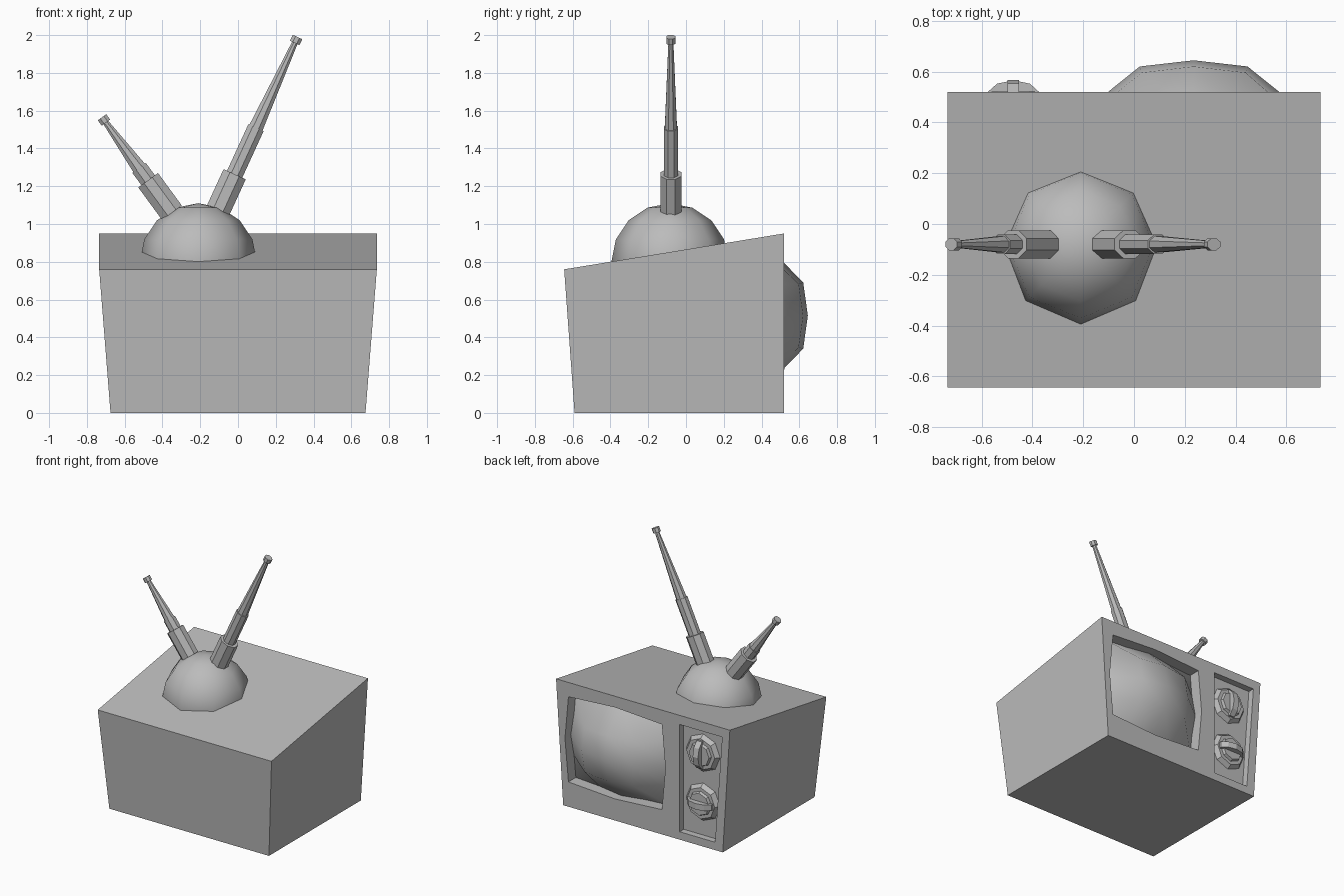
import bpy, bmesh
from math import pi
from mathutils import Vector, Matrix

cube = bpy.data.objects.get("Cube")
if cube:
    bpy.data.objects.remove(cube)

GREY = (0.5, 0.5, 0.5, 1)
grey = bpy.data.materials.new("plain grey")
grey.use_nodes = True
grey.diffuse_color = GREY
grey.node_tree.nodes["Principled BSDF"].inputs["Base Color"].default_value = GREY


def finish(bm, name, smooth=False):
    bmesh.ops.recalc_face_normals(bm, faces=bm.faces)
    for f in bm.faces:
        f.smooth = smooth
    mesh = bpy.data.meshes.new(name)
    bm.to_mesh(mesh)
    bm.free()
    mesh.materials.append(grey)
    ob = bpy.data.objects.new(name, mesh)
    bpy.context.collection.objects.link(ob)
    return ob


def loft(name, first, second):
    """Closed solid between two matching outlines."""
    bm = bmesh.new()
    a = [bm.verts.new(p) for p in first]
    b = [bm.verts.new(p) for p in second]
    bm.faces.new(a)
    bm.faces.new(b)
    for i in range(len(a)):
        j = (i + 1) % len(a)
        bm.faces.new((a[i], a[j], b[j], b[i]))
    return finish(bm, name)


def carve(body, name, outline, floor_y):
    """Cut a recess with an x-z outline into the screen side."""
    cutter = loft(name, [(x, floor_y, z) for x, z in outline],
                  [(x, 0.7, z) for x, z in outline])
    cutter.hide_render = True
    mod = body.modifiers.new(name, 'BOOLEAN')
    mod.operation = 'DIFFERENCE'
    mod.solver = 'EXACT'
    mod.object = cutter
    bpy.context.view_layer.objects.active = body
    bpy.ops.object.modifier_apply(modifier=mod.name)
    bpy.data.objects.remove(cutter)


def screen_xz(u, v):
    return (0.235 + 0.425 * u * (1 - 0.07 * abs(v)),
            0.515 + 0.35 * v * (1 - 0.07 * abs(u)))


# Cabinet, wider at the top, with its roof sloping to the plain side
cabinet = loft("cabinet",
               [(-0.675, -0.59, 0), (0.675, -0.59, 0), (0.675, 0.52, 0), (-0.675, 0.52, 0)],
               [(-0.735, -0.645, 0.76), (0.735, -0.645, 0.76),
                (0.735, 0.52, 0.95), (-0.735, 0.52, 0.95)])
ring = [(-1, -1), (0, -1), (1, -1), (1, 0), (1, 1), (0, 1), (-1, 1), (-1, 0)]
carve(cabinet, "screen_recess", [screen_xz(u, v) for u, v in ring], 0.43)
carve(cabinet, "control_recess",
      [(-0.31, 0.06), (-0.61, 0.06), (-0.67, 0.88), (-0.31, 0.88)], 0.47)

# Bulging screen
bm = bmesh.new()
bmesh.ops.create_grid(bm, x_segments=4, y_segments=4, size=1)
for vert in bm.verts:
    u, v = vert.co.x, vert.co.y
    x, z = screen_xz(u, v)
    vert.co = (x, 0.645 - 0.195 * min(1.1, abs(u) ** 3 + abs(v) ** 3), z)
screen = finish(bm, "screen", True)
if screen.data.polygons[5].normal.y < 0:
    screen.data.flip_normals()

# Control knobs: stepped octagonal dial with a rounded grip
for name, z, turn in (("upper_knob", 0.69, 0), ("lower_knob", 0.315, pi / 2)):
    bm = bmesh.new()
    for r1, r2, y, depth in ((0.145, 0.12, 0.485, 0.035), (0.095, 0.085, 0.51, 0.025)):
        bmesh.ops.create_cone(bm, cap_ends=True, segments=8, radius1=r1, radius2=r2, depth=depth,
                              matrix=Matrix.Translation((-0.475, y, z)) @ Matrix.Rotation(-pi / 2, 4, 'X'))
    bmesh.ops.create_cone(bm, cap_ends=True, segments=10, radius1=0.11, radius2=0.11, depth=0.045,
                          matrix=Matrix.Translation((-0.475, 0.495, z)) @ Matrix.Rotation(turn, 4, 'Y')
                          @ Matrix.Diagonal((1, 0.65, 1, 1)) @ Matrix.Rotation(pi / 2, 4, 'Y'))
    finish(bm, name)

# Antenna dome, sunk into the roof
bm = bmesh.new()
bmesh.ops.create_uvsphere(bm, u_segments=8, v_segments=8, radius=0.31,
                          matrix=Matrix.Translation((-0.21, -0.085, 0.8)))
bmesh.ops.bisect_plane(bm, geom=bm.verts[:] + bm.edges[:] + bm.faces[:],
                       plane_co=(0, 0, 0.76), plane_no=(0, 0, 1), clear_inner=True)
finish(bm, "antenna_dome", True)


def antenna(name, start, tip, joints):
    """Telescoping rod; joints are the fractions where sections end."""
    start, tip = Vector((start[0], -0.08, start[1])), Vector((tip[0], -0.08, tip[1]))
    axis = tip - start
    aim = axis.to_track_quat('Z', 'Y').to_matrix().to_4x4()
    cap = 1 - 0.035 / axis.length
    stops = [0, *joints, cap, 1]
    radii = [(0.07, 0.07), (0.048, 0.048), (0.041, 0.017), (0.03, 0.03)]
    bm = bmesh.new()
    for a, b, (r1, r2) in zip(stops, stops[1:], radii):
        bmesh.ops.create_cone(bm, cap_ends=True, segments=8, radius1=r1, radius2=r2,
                              depth=(b - a) * axis.length,
                              matrix=Matrix.Translation(start + axis * (a + b) / 2) @ aim
                              @ Matrix.Diagonal((0.85, 1, 1, 1)) @ Matrix.Rotation(pi / 8, 4, 'Z'))
    finish(bm, name)


antenna("long_antenna", (-0.12, 1.04), (0.315, 1.99), (0.235, 0.495))
antenna("short_antenna", (-0.35, 1.06), (-0.72, 1.565), (0.34, 0.47))
